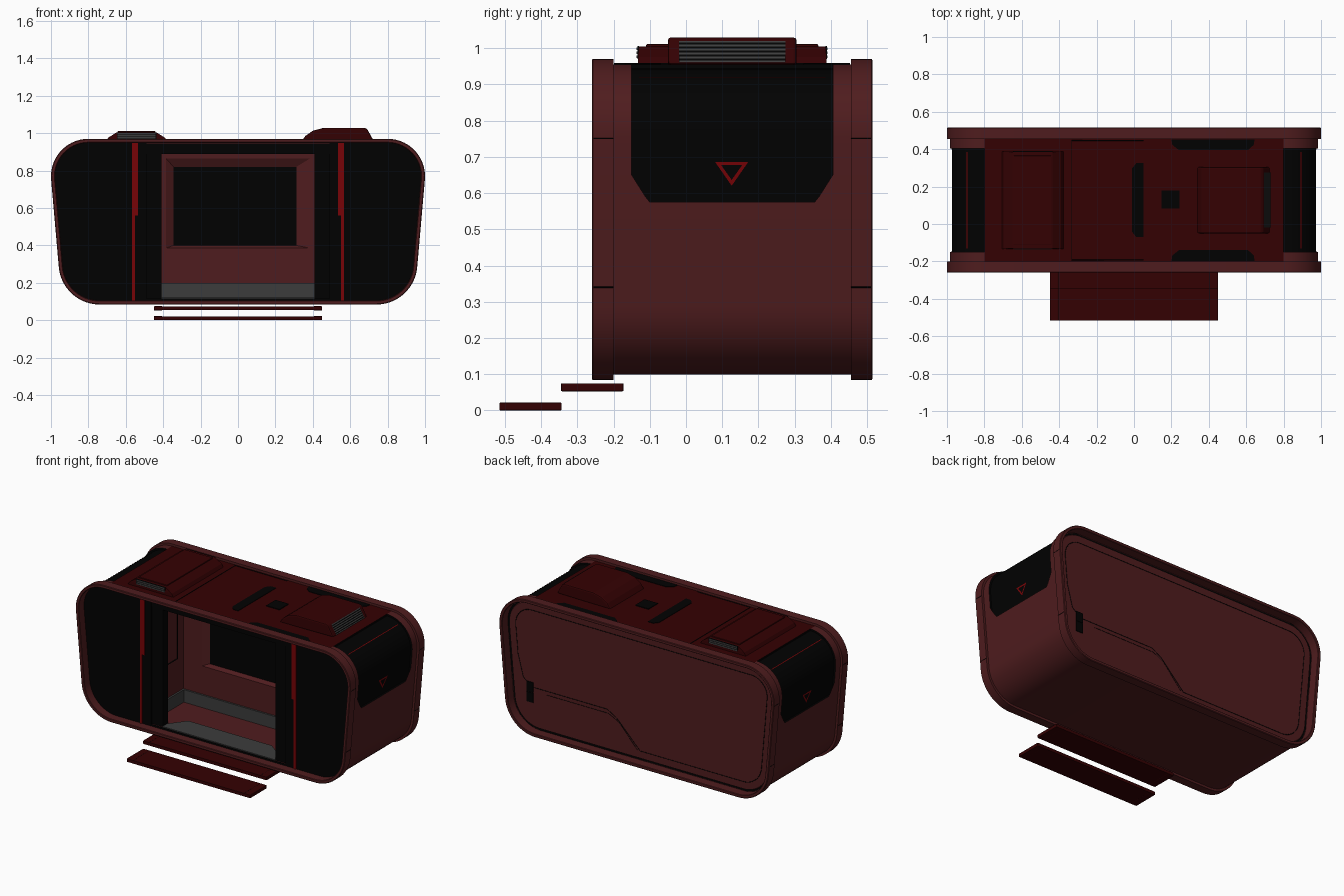
import bpy, bmesh
from math import sin, cos, radians
from mathutils import Vector

cube = bpy.data.objects.get("Cube")
if cube:
    bpy.data.objects.remove(cube)


def material(name, r, g, b):
    m = bpy.data.materials.new(name)
    m.use_nodes = True
    m.diffuse_color = (r, g, b, 1)
    m.node_tree.nodes["Principled BSDF"].inputs["Base Color"].default_value = (r, g, b, 1)
    return m


maroon = material("maroon", 0.078, 0.0118, 0.013)
dark_red = material("dark red", 0.034, 0.0003, 0.0007)
black = material("black", 0.0004, 0.0004, 0.0004)
red = material("bright red", 0.185, 0.001, 0.002)
grey = material("grey", 0.045, 0.045, 0.045)


def make(name, verts, faces, mats, smooth=False, toward=None):
    """Mesh object with consistent normals; toward aims the last face of an open sheet."""
    me = bpy.data.meshes.new(name)
    me.from_pydata(verts, [], faces)
    bm = bmesh.new()
    bm.from_mesh(me)
    bmesh.ops.recalc_face_normals(bm, faces=bm.faces)
    bm.faces.ensure_lookup_table()
    if toward and bm.faces[-1].normal.dot(Vector(toward)) < 0:
        bmesh.ops.reverse_faces(bm, faces=bm.faces)
    bm.to_mesh(me)
    bm.free()
    for m in mats:
        me.materials.append(m)
    ob = bpy.data.objects.new(name, me)
    bpy.context.collection.objects.link(ob)
    if smooth:
        bpy.ops.object.select_all(action='DESELECT')
        ob.select_set(True)
        bpy.context.view_layer.objects.active = ob
        bpy.ops.object.shade_smooth_by_angle(angle=radians(30))
    return ob


def prism(name, pts, a, b, mat, axis='z', bevel=0):
    """Polygon extruded from a to b along y or z."""
    put = (lambda p, d: (p[0], p[1], d)) if axis == 'z' else (lambda p, d: (p[0], d, p[1]))
    n = len(pts)
    verts = [put(p, d) for d in (a, b) for p in pts]
    faces = [list(range(n)), list(range(n, 2 * n))]
    faces += [(i, (i + 1) % n, (i + 1) % n + n, i + n) for i in range(n)]
    ob = make(name, verts, faces, [mat])
    if bevel:
        mod = ob.modifiers.new("bevel", 'BEVEL')
        mod.width, mod.segments = bevel, 2


def rect(x0, x1, y0, y1):
    return [(x0, y0), (x1, y0), (x1, y1), (x0, y1)]


def line(name, pts, width=0.003, closed=False):
    """Thin dark seam along a path."""
    cu = bpy.data.curves.new(name, 'CURVE')
    cu.dimensions = '3D'
    cu.bevel_depth, cu.bevel_resolution = width, 0
    sp = cu.splines.new('POLY')
    sp.points.add(len(pts) - 1)
    for p, co in zip(sp.points, pts):
        p.co = (*co, 1)
    sp.use_cyclic_u = closed
    cu.materials.append(black)
    bpy.context.collection.objects.link(bpy.data.objects.new(name, cu))


# Cabin outline: two corner arcs per side, mirrored
LEAN, SEG, GLASS_Z = -5, 14, 0.575
FRONT, BACK = -0.2, 0.455
GLASS_Y = (-0.15, 0.405)


def top_arc(angle, inset):
    a = radians(angle)
    return 0.8 + (0.2 - inset) * cos(a), 0.77 + (0.2 - inset) * sin(a)


def side_x(z, inset=0):
    return 0.9992 - 0.0874 * (0.7526 - z) - inset


def half(inset):
    pts = [top_arc(90 + (LEAN - 90) * i / SEG, inset) for i in range(SEG + 1)]
    pts.append((side_x(GLASS_Z, inset), GLASS_Z))
    for i in range(SEG + 1):
        a = radians(LEAN + (-90 - LEAN) * i / SEG)
        pts.append((0.74 + (0.219 - inset) * cos(a), 0.303 + (0.219 - inset) * sin(a)))
    return pts


def loft(name, rings, mats, cap=False, keep=lambda y, x, z: True, toward=None):
    """Skin through (y, inset) copies of the cabin outline, leaving out unwanted faces."""
    verts, faces = [], []
    for y, inset in rings:
        h = half(inset)
        verts += [(x, y, z) for x, z in h + [(-x, z) for x, z in reversed(h)]]
    n = len(verts) // len(rings)
    for r in range(len(rings) - 1):
        for i in range(n):
            f = [r * n + i, r * n + (i + 1) % n, (r + 1) * n + (i + 1) % n, (r + 1) * n + i]
            if keep(*[sum(verts[v][k] for v in f) / 4 for k in (1, 0, 2)]):
                faces.append(f)
    if cap:
        faces.append(list(range(len(verts) - n, len(verts))))
    return make(name, verts, faces, mats, True, toward)


# Shell with dark roof and openings for the side glass
shell = loft("shell", [(FRONT - 0.005, 0.015), (GLASS_Y[0], 0.015), (GLASS_Y[1], 0.015), (BACK + 0.005, 0.015)],
             [maroon, dark_red], toward=(0, 0, 1),
             keep=lambda y, x, z: not (GLASS_Y[0] < y < GLASS_Y[1] and abs(x) > 0.5 and z > GLASS_Z))
for p in shell.data.polygons:
    p.material_index = int(p.center.z > 0.9 and abs(p.center.x) < 0.5)

# Rims front and back
rim = [(FRONT, 0.025), (FRONT, 0), (-0.257, 0), (-0.26, 0.004), (-0.26, 0.018), (-0.257, 0.021), (FRONT, 0.022)]
loft("front_rim", rim, [maroon])
loft("back_rim", [(0.255 - y, i) for y, i in rim], [maroon])

# Recessed back panel with dark surrounding groove
back = loft("back_panel", [(BACK, 0.015), (BACK, 0.034), (BACK + 0.008, 0.038)], [maroon, black], True, toward=(0, 1, 0))
for p in back.data.polygons:
    p.material_index = int(len(p.vertices) == 4 and abs(p.center.y - BACK) < 0.002)
S = BACK + 0.008
h = half(0.085)
trace = [(x, z) for x, z in h if z > 0.45] + [(0.86, 0.43), (0.8, 0.38), (0.25, 0.38), (0.18, 0.34), (0.01, h[-1][1])]
trace += [(-x, z) for x, z in reversed(h)]
line("back_seam", [(x, S, z) for x, z in trace], width=0.002, closed=True)
line("back_door_seam", [(x, S, z) for x, z in [(0.69, 0.355), (0.24, 0.355), (0.16, 0.315), (0.03, 0.17)]], width=0.0015)
for z in (0.28, 0.348):
    prism("back_socket", rect(0.785, 0.833, z, z + 0.064), S, S + 0.006, black, 'y')

# Recessed side glass with reveal, corner plates, red trim and triangle
for s in (-1, 1):
    path = [[top_arc(90 + (LEAN - 90) * i / SEG, d) for i in range(SEG + 1)] + [(side_x(GLASS_Z, d), GLASS_Z)]
            for d in (0.015, 0.027)]
    verts = []
    for o, i in zip(*path):
        verts += [(s * x, y, z) for (x, z), y in zip((o, i, i, o), (GLASS_Y[0],) * 2 + (GLASS_Y[1],) * 2)]
    strip = [(4 * r + c, 4 * r + c + 1, 4 * r + c + 5, 4 * r + c + 4) for r in range(len(path[0]) - 1) for c in (0, 2, 1)]
    ends = [(0, 1, 2, 3), tuple(range(len(verts) - 4, len(verts)))]
    make("side_glass", verts, ends + strip, [black], True, (s, 0, 0))
    for y, d in zip(GLASS_Y, (1, -1)):
        corner = [(y, 0.65), (y, GLASS_Z), (y + d * 0.05, GLASS_Z), (y + d * 0.038, 0.59)]
        make("side_glass_corner", [(s * side_x(z, 0.015), cy, z) for cy, z in corner], [(0, 1, 2, 3)], [maroon],
             toward=(s, 0, 0))
    verts = [(s * x, y, z) for x, z in (top_arc(58.5, 0.025), top_arc(57, 0.025)) for y in (-0.13, 0.385)]
    make("side_trim", verts, [(0, 1, 3, 2)], [red], toward=(s, 0, 0))
    tri = [(0.08, 0.686), (0.172, 0.686), (0.126, 0.62), (0.097, 0.677), (0.155, 0.677), (0.126, 0.636)]
    make("side_triangle", [(s * side_x(z, 0.024), y, z) for y, z in tri],
         [(0, 1, 4, 3), (1, 2, 5, 4), (2, 0, 3, 5)], [red], toward=(s, 0, 0))
    for y0, y1 in ((-0.255, FRONT), (BACK, 0.51)):
        for z in (0.34, 0.75):
            line("rim_seam", [(s * side_x(z), y0, z), (s * side_x(z), y1, z)], width=0.0015)

# Recessed front glass wings, door jambs and red stripes
h = half(0.018)
for s in (-1, 1):
    wing = [(s * x, z) for x, z in h + [(0.49, h[-1][1]), (0.49, h[0][1])]]
    prism("front_glass", wing, FRONT - 0.004, FRONT + 0.01, black, 'y')
    prism("door_jamb", rect(s * 0.41, s * 0.50, 0.106, 0.95), FRONT + 0.005, -0.14, black, 'y')
    prism("stripe_long", rect(s * 0.552, s * 0.567, 0.106, 0.95), FRONT - 0.009, FRONT - 0.004, red, 'y')
    prism("stripe_short", rect(s * 0.535, s * 0.552, 0.56, 0.95), FRONT - 0.008, FRONT - 0.004, red, 'y')
prism("door_header", rect(-0.5, 0.5, 0.89, 0.95), FRONT, -0.14, black, 'y')
prism("door_sill", rect(-0.49, 0.49, FRONT - 0.004, -0.14), 0.103, 0.117, black)

# Room: floor, ceiling, end walls
X, Y1, Z0, Z1 = 0.52, 0.175, 0.118, 0.9
corners = [(x, y, z) for x in (-X, X) for y in (FRONT, Y1) for z in (Z0, Z1)]
make("room", corners, [(0, 2, 6, 4), (1, 5, 7, 3), (0, 1, 3, 2), (4, 6, 7, 5)], [maroon], toward=(-1, 0, 0))

# Back wall of the room with a recessed window
W = Y1 + 0.025
loops = [(rect(-X, X, Z0, Z1), Y1), (rect(-0.385, 0.385, 0.385, 0.865), Y1), (rect(-0.345, 0.312, 0.40, 0.82), W)]
verts = [(x, y, z) for pts, y in loops for x, z in pts]
ring_faces = [(r + i, r + (i + 1) % 4, r + 4 + (i + 1) % 4, r + 4 + i) for r in (0, 4) for i in range(4)]
wall = make("inner_wall", verts, ring_faces + [(8, 9, 10, 11)], [maroon, black], toward=(0, -1, 0))
wall.data.polygons[-1].material_index = 1

# Grey skirting, end wall panels and entrance plate
prism("skirting_back", rect(-X, X, Y1 - 0.012, Y1), Z0, 0.2, grey)
for s in (-1, 1):
    prism("skirting_end", rect(s * X, s * (X - 0.012), -0.13, Y1), Z0, 0.2, grey)
    line("end_wall_seam", [(s * X, y, z) for y, z in rect(-0.12, 0.11, 0.42, 0.85)], width=0.005, closed=True)
prism("entrance_plate", [(-0.41, FRONT), (0.41, FRONT), (0.41, -0.15), (0.28, -0.046), (-0.33, -0.046), (-0.41, -0.15)],
      0.117, 0.123, grey)

# Roof slots, hatch and panel seams
R = 0.955
prism("roof_slot_cross", [(0.012, -0.07), (0.05, -0.07), (0.05, 0.325), (0.012, 0.325), (-0.012, 0.295), (-0.012, -0.04)],
      R, R + 0.003, black)
prism("roof_hatch", rect(0.147, 0.243, 0.083, 0.18), R, R + 0.005, black)
for y, d in ((-0.198, 1), (0.453, -1)):
    prism("roof_slot_edge", [(0.2, y), (0.645, y), (0.64, y + d * 0.03), (0.61, y + d * 0.058),
                             (0.24, y + d * 0.058), (0.205, y + d * 0.03)], R, R + 0.003, black)
line("roof_seam", [(0.05, 0.447, R), (-0.333, 0.447, R), (-0.333, -0.193, R), (0.05, -0.193, R)])

# Large roof unit with a slatted vent on its end
hood = [(0.335, 0.95), (0.36, 0.985), (0.40, 1.013), (0.46, 1.029), (0.675, 1.029), (0.69, 1.023), (0.728, 0.955)]
prism("roof_unit_large", hood, -0.05, 0.305, dark_red, 'y', 0.008)
for i in range(11):
    t0, t1 = i / 11, (i + 1) / 11
    verts = [(0.694 + 0.036 * t, y, 1.02 - 0.06 * t) for t in (t0, t1) for y in (-0.02, 0.275)]
    make("large_vent_slat", verts, [(0, 1, 3, 2)], [black if i % 2 else grey], toward=(1, 0, 0))

# Low roof unit with vents at both ends
verts = [(x, y, z) for z, x0, x1, y0, y1 in ((0.95, -0.71, -0.375, -0.133, 0.388), (0.975, -0.695, -0.39, -0.133, 0.388),
                                           (1.004, -0.65, -0.435, -0.13, 0.385)) for x, y in rect(x0, x1, y0, y1)]
make("roof_unit_low", verts, ring_faces + [(0, 1, 2, 3), (8, 9, 10, 11)], [dark_red])
prism("roof_unit_lid", rect(-0.645, -0.44, -0.11, 0.365), 1.0, 1.011, dark_red, 'z', 0.004)
for y, d in ((-0.13, -1), (0.385, 1)):
    prism("low_vent_back", rect(-0.648, -0.437, 0.97, 1.005), y, y + d * 0.004, black, 'y')
    for i in range(3):
        z = 0.972 + i * 0.011
        prism("low_vent_slat", rect(-0.645, -0.44, z, z + 0.008), y, y + d * 0.006, grey, 'y')

# Entry steps with end caps
for y, z in ((-0.345, 0.053), (-0.515, 0)):
    prism("step", rect(-0.44, 0.44, y, y + 0.172), z + 0.001, z + 0.021, dark_red)
    for s in (-1, 1):
        prism("step_end", rect(s * 0.405, s * 0.45, y, y + 0.172), z, z + 0.022, dark_red, 'z', 0.003)
        line("step_seam", [(s * 0.403, y + 0.003, z + 0.02), (s * 0.403, y + 0.169, z + 0.02)], width=0.002)
